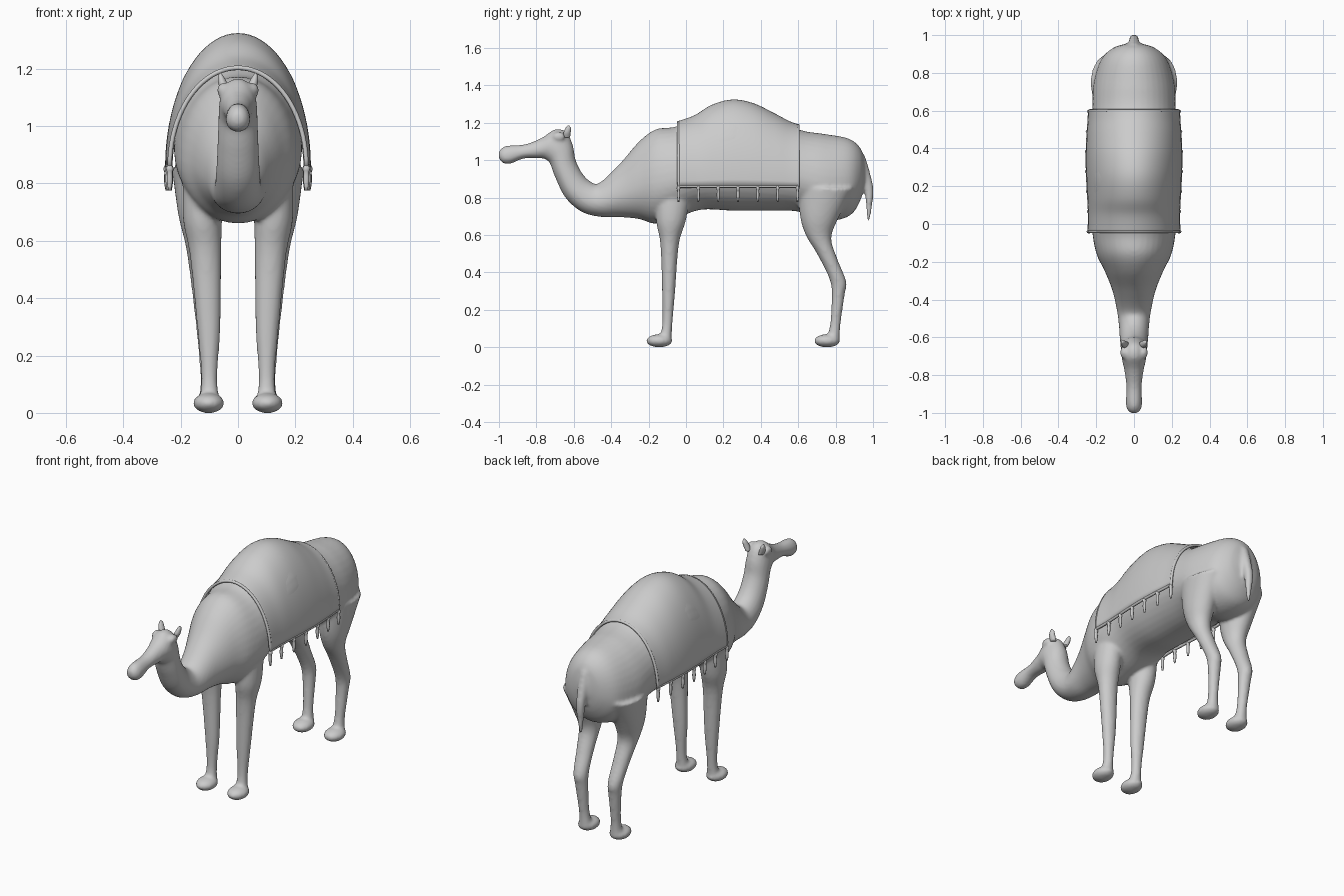
import bpy, bmesh, math
from mathutils import Vector, Matrix

if "Cube" in bpy.data.objects:
    bpy.data.objects.remove(bpy.data.objects["Cube"])


def catmull(rows, steps):
    """Smoothly interpolate rows of numbers."""
    out = []
    n = len(rows)
    for i in range(n - 1):
        p = [rows[max(0, min(n - 1, i + k))] for k in (-1, 0, 1, 2)]
        for s in range(steps):
            t = s / steps
            out.append([0.5 * (2 * b + (c - a) * t + (2 * a - 5 * b + 4 * c - d) * t * t
                               + (3 * b - a - 3 * c + d) * t ** 3) for a, b, c, d in zip(*p)])
    out.append(list(rows[-1]))
    return out


def loft(bm, rows, mid=0.5, sides=32, steps=5):
    """Rows: y, z of one edge, y, z of the opposite edge, half width, centre x."""
    rings = []
    for ay, az, by, bz, hw, cx in catmull(rows, steps):
        ring = []
        for k in range(sides):
            a = 2 * math.pi * k / sides
            s = math.cos(a)
            t = mid + (1 - mid) * s if s > 0 else mid + mid * s
            ring.append(bm.verts.new((cx + hw * math.sin(a), by + (ay - by) * t, bz + (az - bz) * t)))
        rings.append(ring)
    for r, q in zip(rings, rings[1:]):
        for k in range(sides):
            j = (k + 1) % sides
            bm.faces.new((r[k], r[j], q[j], q[k]))
    bm.faces.new(rings[0])
    bm.faces.new(rings[-1])


def ball(bm, loc, size):
    m = Matrix.Translation(loc) @ Matrix.Diagonal((*size, 1))
    bmesh.ops.create_uvsphere(bm, u_segments=24, v_segments=16, radius=1, matrix=m)


def finish(bm, name):
    bmesh.ops.recalc_face_normals(bm, faces=bm.faces)
    for f in bm.faces:
        f.smooth = True
    me = bpy.data.meshes.new(name)
    bm.to_mesh(me)
    bm.free()
    ob = bpy.data.objects.new(name, me)
    bpy.context.collection.objects.link(ob)
    return ob


# Torso, neck and head: top edge, bottom edge, half width
spine = [
    (.955, .98, .955, .88, .04), (.935, 1.06, .93, .78, .11), (.87, 1.115, .87, .70, .175),
    (.74, 1.14, .74, .675, .215), (.6, 1.165, .6, .725, .22), (.43, 1.255, .43, .73, .225),
    (.25, 1.31, .25, .73, .232), (.08, 1.24, .08, .735, .225), (-.05, 1.18, -.05, .69, .22),
    (-.16, 1.165, -.16, .66, .198), (-.25, 1.10, -.25, .685, .155), (-.35, .985, -.35, .695, .115),
    (-.46, .88, -.46, .697, .09), (-.51, .885, -.56, .725, .08), (-.555, .93, -.645, .80, .075),
    (-.59, 1.0, -.70, .91, .071), (-.605, 1.08, -.728, .985, .068), (-.64, 1.15, -.745, 1.0, .066),
    (-.70, 1.165, -.76, 1.008, .06), (-.77, 1.12, -.79, 1.01, .05), (-.86, 1.085, -.87, 1.008, .04),
    (-.95, 1.078, -.94, .98, .043), (-.985, 1.065, -.98, .985, .036), (-1.003, 1.04, -1.0, 1.01, .016)]
front = [
    (-.16, .85, .03, .85, .07, .12), (-.16, .68, .0, .68, .068, .124), (-.137, .55, -.038, .55, .055, .113),
    (-.128, .3, -.058, .3, .041, .102), (-.127, .12, -.073, .12, .028, .1), (-.15, .04, -.078, .04, .038, .1)]
rear = [
    (.6, .85, .9, .85, .09, .14), (.61, .70, .81, .68, .076, .132), (.64, .60, .777, .58, .058, .126),
    (.70, .5, .81, .47, .048, .12), (.765, .37, .857, .35, .041, .112), (.78, .28, .848, .28, .036, .108),
    (.77, .12, .826, .12, .028, .103), (.75, .04, .822, .04, .038, .1)]
tail = [(.90, 1.0, .955, 1.03, .03), (.93, .92, .985, .93, .028), (.953, .84, 1.003, .84, .025),
        (.962, .76, .996, .76, .019), (.97, .67, .982, .67, .008)]

bm = bmesh.new()
loft(bm, [r + (0,) for r in spine], mid=0.43, sides=40)
loft(bm, [r + (0,) for r in tail])
for s in (-1, 1):
    for leg in (front, rear):
        loft(bm, [r[:5] + (r[5] * s,) for r in leg])
    for y in (-.143, .754):
        ball(bm, (.102 * s, y, .034), (.055, .07, .035))
    # brow bump and jowl
    ball(bm, (.05 * s, -.68, 1.125), (.024, .035, .026))
camel = finish(bm, "camel_body")
rm = camel.modifiers.new("blend", 'REMESH')
rm.mode = 'VOXEL'
rm.voxel_size = 0.0095
rm.use_smooth_shade = True
sm = camel.modifiers.new("soften", 'SMOOTH')
sm.factor = 0.5
sm.iterations = 6

# Ears
bm = bmesh.new()
for s in (-1, 1):
    loft(bm, [(-.655, 1.12, -.62, 1.12, .014, .042 * s), (-.655, 1.145, -.617, 1.145, .016, .052 * s),
              (-.645, 1.17, -.615, 1.17, .011, .059 * s), (-.633, 1.185, -.625, 1.185, .003, .062 * s)], sides=16)
finish(bm, "ears")

# Blanket draped over the hump: y, top height, half width
HEM = .86
drape = catmull([(-.04, 1.203, .238), (.05, 1.235, .236), (.14, 1.29, .24), (.25, 1.318, .246),
                 (.36, 1.298, .248), (.47, 1.245, .244), (.55, 1.203, .238), (.6, 1.185, .236)], 5)
bm = bmesh.new()
N = 40
grid = []
for y, top, hw in drape:
    grid.append([bm.verts.new((hw * math.cos(math.pi * k / N), y, HEM + (top - HEM) * math.sin(math.pi * k / N)))
                 for k in range(N + 1)])
for r, q in zip(grid, grid[1:]):
    for k in range(N):
        bm.faces.new((r[k], r[k + 1], q[k + 1], q[k]))
rim = [v.co.copy() for v in grid[0]] + [r[-1].co.copy() for r in grid[1:-1]] \
    + [v.co.copy() for v in reversed(grid[-1])] + [r[0].co.copy() for r in reversed(grid[1:-1])]
blanket = finish(bm, "blanket")
so = blanket.modifiers.new("thickness", 'SOLIDIFY')
so.thickness = .012
so.offset = 0

# Piped hem around the blanket
cu = bpy.data.curves.new("blanket_hem", 'CURVE')
cu.dimensions = '3D'
cu.bevel_depth = .008
cu.bevel_resolution = 2
sp = cu.splines.new('POLY')
sp.points.add(len(rim) - 1)
for p, c in zip(sp.points, rim):
    p.co = (*c, 1)
sp.use_cyclic_u = True
bpy.context.collection.objects.link(bpy.data.objects.new("blanket_hem", cu))

# Tassels along both hems
bm = bmesh.new()
for i in range(7):
    y = -.04 + i * .106
    hw = min(drape, key=lambda d: abs(d[0] - y))[2]
    for s in (-1, 1):
        loft(bm, [(y - r, z, y + r, z, r * 1.3, s * hw) for z, r in
                  ((.862, .006), (.85, .01), (.838, .007), (.81, .008), (.775, .004))], sides=12, steps=2)
finish(bm, "tassels")
